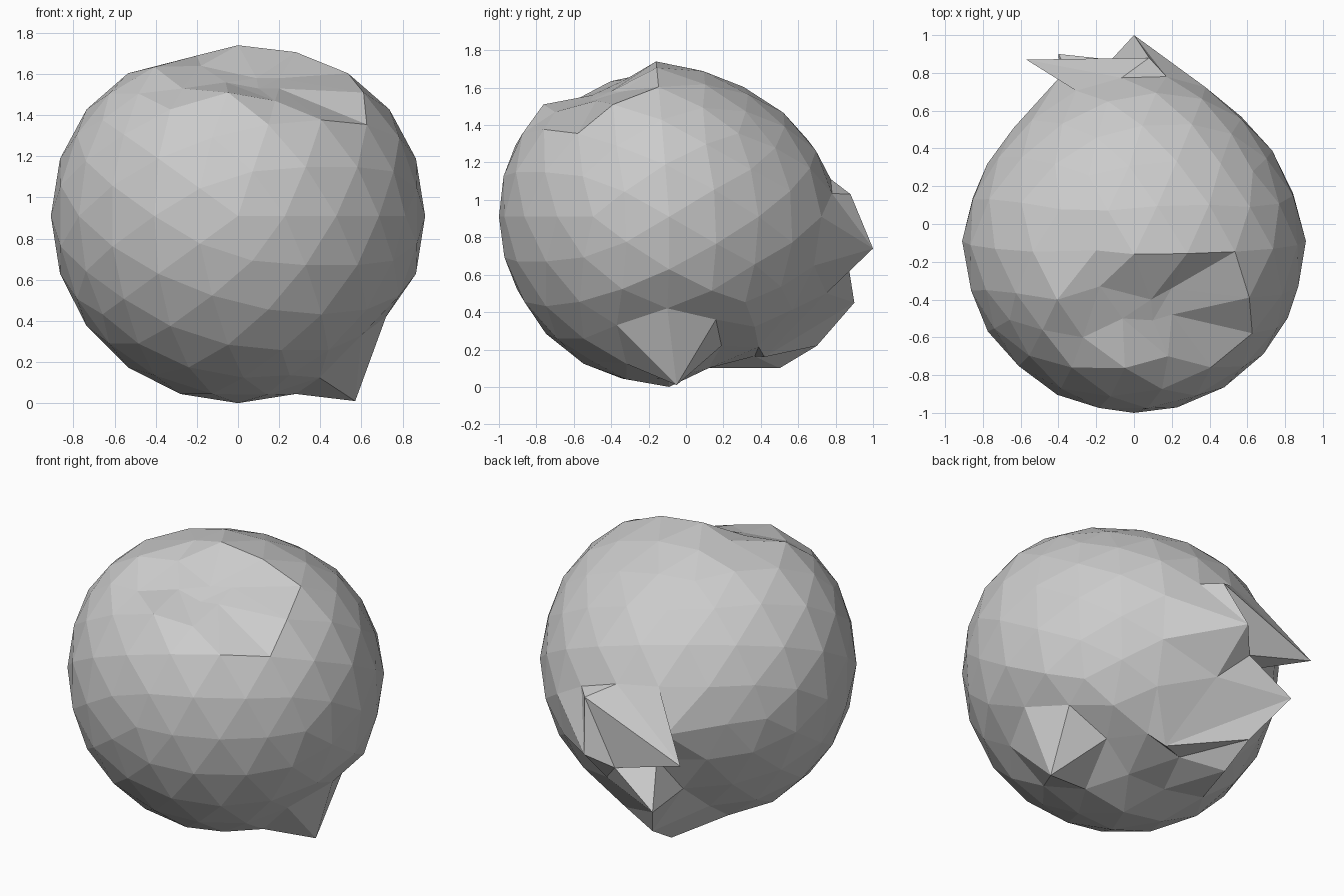
import bpy
import bmesh
from mathutils import Matrix, Vector

RADIUS = 0.91
CENTRE = Vector((0, -0.09, 0.91))

# Remove the default cube
default_cube = bpy.data.objects.get("Cube")
if default_cube:
    bpy.data.objects.remove(default_cube, do_unlink=True)


def make_material(name, colour):
    material = bpy.data.materials.new(name)
    material.use_nodes = True
    material.diffuse_color = colour
    for node in material.node_tree.nodes:
        if node.type == "BSDF_PRINCIPLED":
            node.inputs["Base Color"].default_value = colour
    return material


# Each sculpting pull: (place on the round ball, where that corner ends up)
CRATER_PULLS = [
    ((.25, -.50, 1.68), (.10, -.51, 1.53)),
    ((.21, -.70, 1.55), (.18, -.70, 1.47)),
    ((.47, -.51, 1.59), (.20, -.48, 1.53)),
    ((.0, -.51, 1.72), (-.06, -.50, 1.56)),
    ((.38, -.30, 1.68), (.20, -.34, 1.58)),
    ((.08, -.30, 1.78), (.09, -.40, 1.58)),
    ((-.24, -.57, 1.64), (-.27, -.60, 1.53)),
    ((-.16, -.32, 1.77), (-.18, -.33, 1.64)),
    ((-.28, -.09, 1.77), (-.20, -.14, 1.69)),
]
SPIKE_PULLS = [
    ((.53, -.09, .17), (.57, -.05, .01)),
    ((.74, -.09, .37), (.72, -.10, .42)),
    ((.62, -.34, .28), (.60, -.37, .33)),
    ((.62, .13, .29), (.61, .16, .36)),
]
BACK_KNOB_PULLS = [
    ((.0, .82, .91), (.08, .88, 1.03)),
    ((-.25, .78, .91), (-.57, .87, .77)),
    ((-.48, .68, .91), (-.40, .77, .88)),
    ((-.08, .78, .67), (-.12, .87, .64)),
    ((.20, .78, .76), (.0, 1, .74)),
    ((-.15, .68, .45), (-.40, .90, .45)),
    ((.13, .69, .45), (.02, .75, .50)),
]
UNDERSIDE_PULLS = [
    ((-.20, .52, .27), (-.26, .70, .22)),
    ((.0, .52, .24), (.12, .42, .16)),
    ((-.25, .32, .14), (-.25, .50, .10)),
    ((-.14, .13, .04), (-.12, .12, .10)),
    ((.14, .13, .04), (.14, .12, .10)),
    ((.40, .13, .12), (.36, .19, .22)),
]


def nearest_corner(bm, place):
    return min(bm.verts, key=lambda v: (v.co - Vector(place)).length)


def shape_ball(bm):
    """Taper the back of the ball, then press the crown and lean its rear."""
    for vert in bm.verts:
        height = max(0, (vert.co.z - CENTRE.z) / RADIUS)
        taper = 1 - 0.07 * min(1, max(0, 2 * vert.co.y))
        lean = 0.07 if vert.co.y > -0.4 else 0.02
        vert.co.x *= taper
        vert.co.z = CENTRE.z + (vert.co.z - CENTRE.z) * taper
        vert.co.z -= 0.08 * height ** 3
        vert.co.y -= lean * height


def build_lump(name, material):
    # Faceted ball with its pole facing front and back
    bm = bmesh.new()
    placing = Matrix.Translation(CENTRE) @ Matrix.Rotation(1.5707963, 4, "X")
    bmesh.ops.create_icosphere(bm, subdivisions=3, radius=RADIUS, matrix=placing)

    # Choose all corners on the round ball first, then move them
    pulls = CRATER_PULLS + SPIKE_PULLS + BACK_KNOB_PULLS + UNDERSIDE_PULLS
    chosen = [(nearest_corner(bm, place), target) for place, target in pulls]
    shape_ball(bm)
    for vert, target in chosen:
        vert.co = Vector(target)

    mesh = bpy.data.meshes.new(name)
    bm.to_mesh(mesh)
    bm.free()
    mesh.materials.append(material)
    lump = bpy.data.objects.new(name, mesh)
    bpy.context.collection.objects.link(lump)
    return lump


stone_grey = make_material("stone grey", (0.6, 0.6, 0.6, 1))
build_lump("dented_ball", stone_grey)
